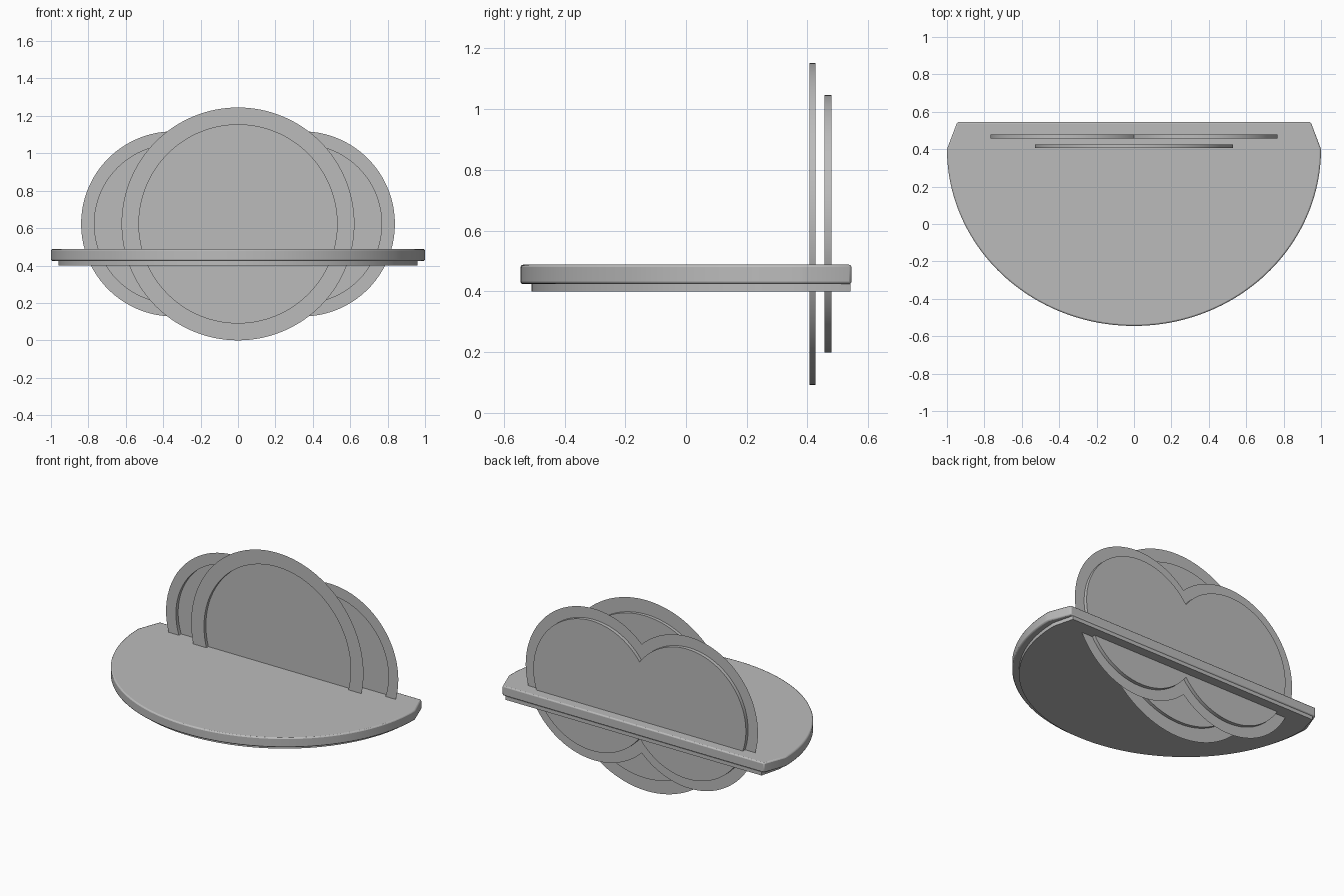
import bpy, bmesh
from math import pi, cos, sin, acos

cube = bpy.data.objects.get("Cube")
if cube:
    bpy.data.objects.remove(cube, do_unlink=True)

grey = bpy.data.materials.new("plain grey")
grey.use_nodes = True
grey.diffuse_color = (0.5, 0.5, 0.5, 1)
grey.node_tree.nodes["Principled BSDF"].inputs["Base Color"].default_value = (0.5, 0.5, 0.5, 1)


def finish(bm, name, bevel=0):
    mesh = bpy.data.meshes.new(name)
    bm.to_mesh(mesh)
    bm.free()
    mesh.materials.append(grey)
    obj = bpy.data.objects.new(name, mesh)
    bpy.context.collection.objects.link(obj)
    bpy.ops.object.select_all(action='DESELECT')
    obj.select_set(True)
    bpy.context.view_layer.objects.active = obj
    bpy.ops.object.shade_smooth_by_angle(angle=pi / 6)
    if bevel:
        mod = obj.modifiers.new("soft edge", 'BEVEL')
        mod.width = bevel
        mod.segments = 2
        mod.limit_method = 'ANGLE'
        mod.angle_limit = pi / 4
    return obj


def lobes(offset, radius, n=64):
    """Outline of two mirrored overlapping circles; zero offset gives one circle."""
    a = acos(-offset / radius)
    half = [(offset + radius * cos(t), radius * sin(t))
            for t in (-a + 2 * a * i / n for i in range(n + 1))]
    return half + [(-x, z) for x, z in reversed(half[1:-1])]


def pan(name, offset, outer, inner, front, back, height=0.6225):
    """Thin flat rim in front, with a shallow recessed panel behind it."""
    bm = bmesh.new()
    rings = [[bm.verts.new((x, y, z + height)) for x, z in lobes(offset, r)]
             for r, y in ((outer, front), (inner, front), (inner, back))]
    count = len(rings[0])
    for a, b in zip(rings, rings[1:]):
        for i in range(count):
            j = (i + 1) % count
            bm.faces.new((a[i], a[j], b[j], b[i]))
    bm.faces.new(rings[-1])
    return finish(bm, name)


def slab(name, half_width, front, corner, back_width, back, bottom, top, bevel=0):
    """Half-round board with two clipped back corners."""
    n = 96
    outline = [(-half_width * cos(pi * i / n),
                corner - (corner - front) * sin(pi * i / n)) for i in range(n + 1)]
    outline += [(back_width, back), (-back_width, back)]
    bm = bmesh.new()
    base = bm.faces.new([bm.verts.new((x, y, bottom)) for x, y in outline])
    grown = bmesh.ops.extrude_face_region(bm, geom=[base])["geom"]
    bmesh.ops.translate(bm, vec=(0, 0, top - bottom),
                        verts=[v for v in grown if isinstance(v, bmesh.types.BMVert)])
    bmesh.ops.recalc_face_normals(bm, faces=bm.faces)
    return finish(bm, name, bevel)


# Shelf board and the smaller board under it
slab("shelf_top", 1.0, -0.545, 0.4, 0.945, 0.545, 0.424, 0.488, 0.008)
slab("shelf_underside", 0.96, -0.508, 0.405, 0.925, 0.541, 0.4, 0.424)

# Round panel in front, twin-lobed panel behind
pan("round_back_panel", 0, 0.6225, 0.53, 0.406, 0.426)
pan("twin_lobed_back_panel", 0.344, 0.495, 0.424, 0.456, 0.479)
